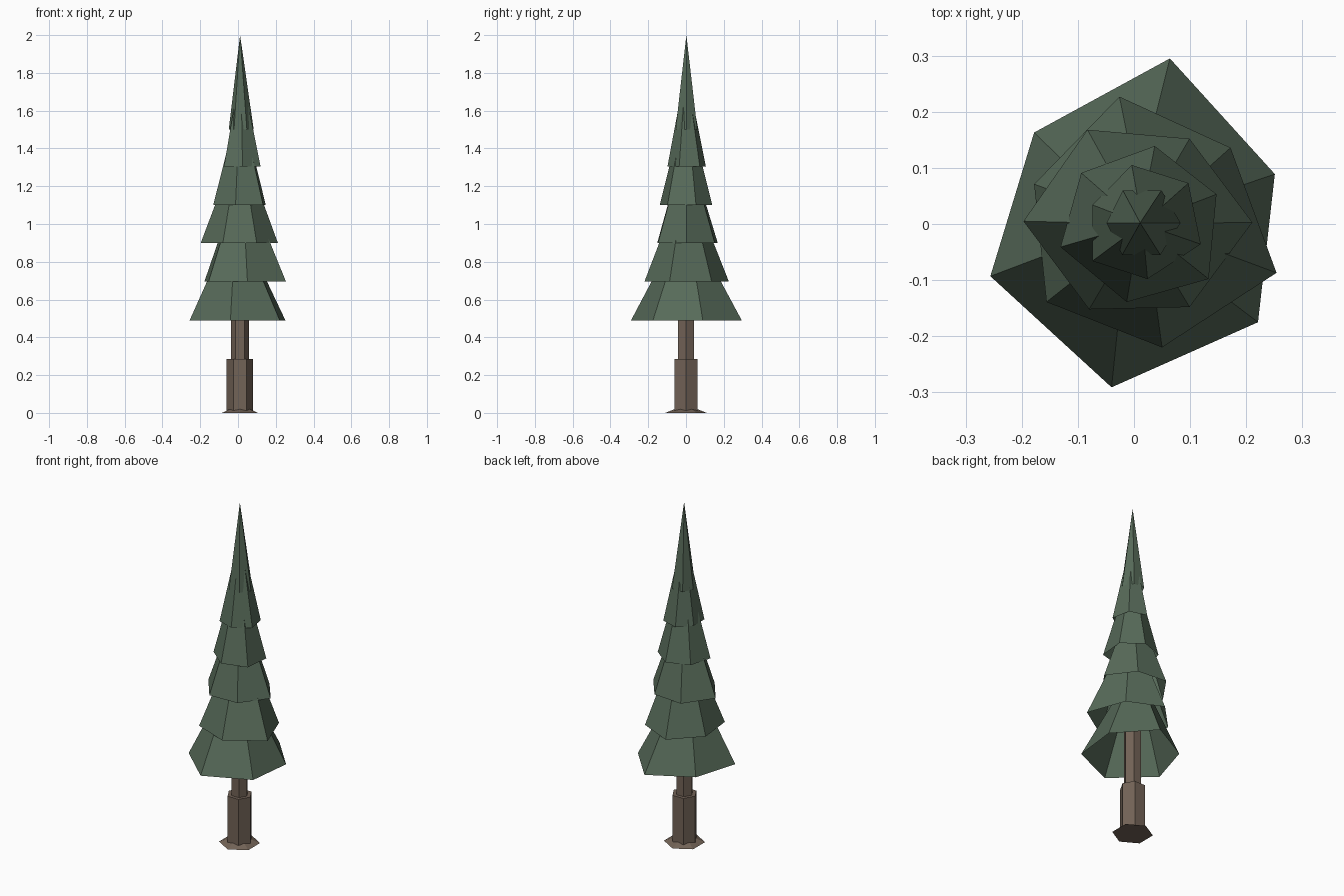
import bpy
from math import cos, sin, radians

if "Cube" in bpy.data.objects:
    bpy.data.objects.remove(bpy.data.objects["Cube"])


def material(name, rgb):
    m = bpy.data.materials.new(name)
    m.diffuse_color = (*rgb, 1)
    m.use_nodes = True
    m.node_tree.nodes["Principled BSDF"].inputs["Base Color"].default_value = m.diffuse_color
    return m


GREEN = material("needles", (0.095, 0.145, 0.10))
BROWN = material("bark", (0.17, 0.125, 0.095))


def mesh_object(name, verts, faces, mat):
    me = bpy.data.meshes.new(name)
    me.from_pydata(verts, [], faces)
    me.materials.append(mat)
    ob = bpy.data.objects.new(name, me)
    bpy.context.collection.objects.link(ob)
    return ob


def hex_ring(r, z, turn=0, cx=0.01):
    return [(cx + r * cos(radians(60 * i + turn)), r * sin(radians(60 * i + turn)), z)
            for i in range(6)]


def hex_prism(name, r0, r1, z0, z1, turn=0):
    verts = hex_ring(r0, z0, turn) + hex_ring(r1, z1, turn)
    faces = [(i, (i + 1) % 6, (i + 1) % 6 + 6, i + 6) for i in range(6)]
    faces += [tuple(range(5, -1, -1)), tuple(range(6, 12))]
    return mesh_object(name, verts, faces, BROWN)


# Trunk: root flare, thick lower section, thin upper section
hex_prism("root_flare", 0.11, 0.06, 0, 0.02, turn=30)
hex_prism("lower_trunk", 0.07, 0.07, 0.005, 0.285)
hex_prism("upper_trunk", 0.048, 0.048, 0.285, 0.9)

# Foliage: open irregular six-sided cones (base z, apex, clockwise rim points)
tiers = [
    (0.49, (-0.01, 0, 1.04), [(.064, .295), (.251, .089), (.221, -.175),
                              (-.04, -.291), (-.256, -.093), (-.178, .163)]),
    (0.695, (0.02, 0, 1.27), [(-.026, .227), (.172, .136), (.254, -.087),
                              (.05, -.22), (-.156, -.139), (-.178, .071)]),
    (0.90, (0.01, 0, 1.45), [(-.083, .168), (.099, .152), (.211, .003),
                             (.099, -.148), (-.08, -.152), (-.197, .005)]),
    (1.10, (0.01, 0, 1.66), [(.037, .139), (.147, .053), (.133, -.098),
                             (-.013, -.139), (-.131, -.041), (-.094, .091)]),
    (1.305, (0.015, 0, 1.83), [(-.004, .105), (.097, .073), (.119, -.036),
                               (.024, -.098), (-.074, -.066), (-.074, .034)]),
    (1.50, (0.011, 0.002, 2.0), [(.049, .06), (.083, .002), (.047, -.055),
                                 (-.021, -.055), (-.049, .002), (-.02, .06)]),
]
for n, (z, apex, rim) in enumerate(tiers, 1):
    verts = [(x, y, z) for x, y in rim] + [apex]
    mesh_object(f"foliage_tier_{n}", verts,
                [((i + 1) % 6, i, 6) for i in range(6)], GREEN)
